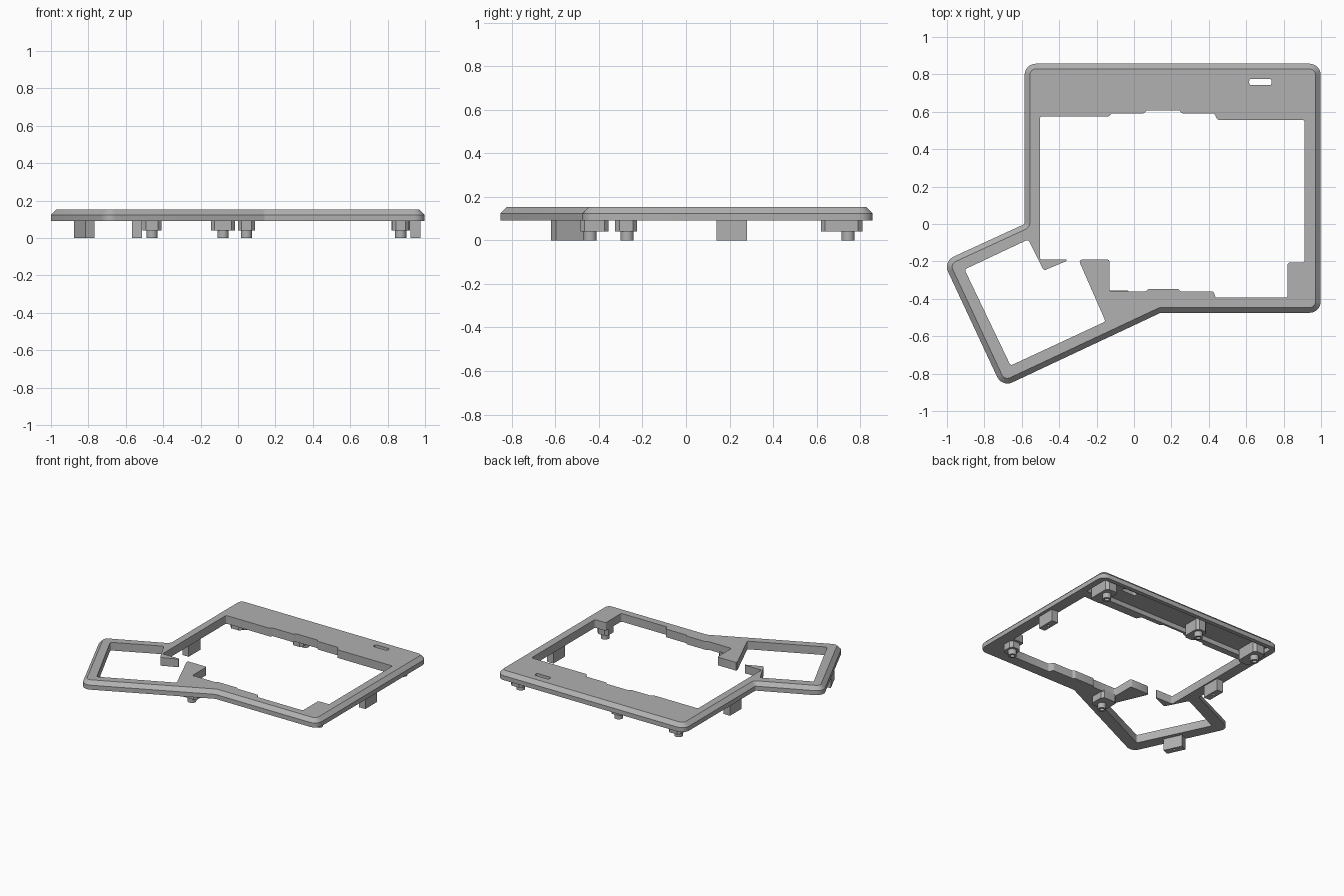
import bpy, bmesh, math
from mathutils import Vector, Matrix

cube = bpy.data.objects.get("Cube")
if cube:
    bpy.data.objects.remove(cube, do_unlink=True)

grey = bpy.data.materials.new("matte_grey")
grey.use_nodes = True
grey.diffuse_color = (0.44, 0.44, 0.44, 1)
grey.node_tree.nodes["Principled BSDF"].inputs["Base Color"].default_value = (0.44, 0.44, 0.44, 1)


def rounded(points, radius, inset=0.0, steps=6):
    """Inset a counter-clockwise outline and round its corners."""
    pts = [Vector(p) for p in points]
    out = []
    for i, p in enumerate(pts):
        a, b = pts[i - 1] - p, pts[(i + 1) % len(pts)] - p
        la, lb = a.length, b.length
        a.normalize()
        b.normalize()
        turn = a.y * b.x - a.x * b.y          # positive on convex corners
        corner = p + (a + b) * (inset / turn)
        half = a.angle(b) / 2
        r = max(radius - inset, 0.001) if turn > 0 else 0.012 + inset
        if not inset and radius < 0.02:
            r = radius
        cut = min(r / math.tan(half), 0.4 * min(la, lb))
        r = cut * math.tan(half)
        centre = corner + (a + b).normalized() * (r / math.sin(half))
        start, end = corner + a * cut - centre, corner + b * cut - centre
        sweep = math.pi - 2 * half
        sign = 1 if turn > 0 else -1
        for k in range(steps + 1):
            out.append(centre + Matrix.Rotation(sign * sweep * k / steps, 2) @ start)
    return out


def loft(name, rings):
    """Stack matching outlines, given as (points, height), into a solid."""
    bm = bmesh.new()
    loops = [[bm.verts.new((p[0], p[1], z)) for p in pts] for pts, z in rings]
    for low, high in zip(loops, loops[1:]):
        for i in range(len(low)):
            j = (i + 1) % len(low)
            bm.faces.new((low[i], low[j], high[j], high[i]))
    bm.faces.new(loops[0][::-1])
    bm.faces.new(loops[-1])
    bmesh.ops.recalc_face_normals(bm, faces=bm.faces)
    mesh = bpy.data.meshes.new(name)
    bm.to_mesh(mesh)
    bm.free()
    mesh.materials.append(grey)
    obj = bpy.data.objects.new(name, mesh)
    bpy.context.collection.objects.link(obj)
    return obj


def rect(x, y, w, d, angle=0.0):
    turn = Matrix.Rotation(angle, 2)
    signs = ((-1, -1), (1, -1), (1, 1), (-1, 1))
    return [Vector((x, y)) + turn @ Vector((sx * w / 2, sy * d / 2)) for sx, sy in signs]


def circle(x, y, r, n=20):
    return [(x + r * math.cos(math.tau * k / n), y + r * math.sin(math.tau * k / n)) for k in range(n)]


def cut(target, cutter):
    cutter.hide_render = True
    mod = target.modifiers.new("cut", 'BOOLEAN')
    mod.operation = 'DIFFERENCE'
    mod.solver = 'EXACT'
    mod.object = cutter
    bpy.context.view_layer.objects.active = target
    bpy.ops.object.modifier_apply(modifier=mod.name)
    bpy.data.objects.remove(cutter, do_unlink=True)


# Bezel plate with a chamfered top edge
BOTTOM, SHOULDER, TOP = 0.09, 0.124, 0.152
outline = [(-0.585, 0.857), (-0.585, 0.0), (-1.02, -0.2), (-0.706, -0.873),
           (0.142, -0.475), (0.998, -0.475), (0.998, 0.857)]
plate = loft("bezel_plate", [(rounded(outline, 0.06), BOTTOM),
                             (rounded(outline, 0.06), SHOULDER),
                             (rounded(outline, 0.06, 0.028), TOP)])

# Screen opening joined to the tilted side opening
opening = [(-0.906, -0.243), (-0.66, -0.757), (-0.152, -0.521), (-0.297, -0.19),
           (-0.131, -0.19), (-0.131, -0.361), (0.061, -0.361), (0.077, -0.348),
           (0.238, -0.348), (0.249, -0.361), (0.425, -0.361), (0.436, -0.393),
           (0.821, -0.393), (0.821, -0.206), (0.912, -0.206), (0.912, 0.557),
           (0.446, 0.557), (0.43, 0.591), (0.259, 0.591), (0.243, 0.607),
           (0.067, 0.607), (0.051, 0.591), (-0.12, 0.591), (-0.136, 0.575),
           (-0.503, 0.575), (-0.503, -0.19), (-0.361, -0.19), (-0.361, -0.198),
           (-0.482, -0.249), (-0.566, -0.083)]
hole = rounded(opening, 0.012, steps=3)
cut(plate, loft("opening_cutter", [(hole, 0.0), (hole, 0.3)]))

# Underside pocket and port slot along the back
pocket = rounded(rect(0.205, 0.725, 1.49, 0.2), 0.015)
cut(plate, loft("pocket_cutter", [(pocket, 0.05), (pocket, 0.125)]))
slot = rounded(rect(0.676, 0.759, 0.12, 0.034), 0.012)
cut(plate, loft("slot_cutter", [(slot, 0.0), (slot, 0.3)]))

# Standoffs: a block with a hollow peg below: x, y, block centre y, width, depth, block top
standoffs = {
    "back_right": (-0.46, 0.745, 0.715, 0.1, 0.19, 0.13),
    "back_middle": (0.045, 0.745, 0.715, 0.09, 0.15, 0.13),
    "back_left": (0.87, 0.745, 0.715, 0.1, 0.19, 0.13),
    "front_left": (0.87, -0.27, -0.275, 0.09, 0.1, 0.1),
    "front_middle": (-0.08, -0.44, -0.42, 0.13, 0.13, 0.1),
}
parts = [plate]
for place, (x, y, by, w, d, top) in standoffs.items():
    shape = rounded(rect(x, by, w, d), 0.019, steps=1)
    parts.append(loft(place + "_standoff_block", [(shape, 0.04), (shape, top)]))
    peg = loft(place + "_standoff_peg", [(circle(x, y, 0.03), 0.0), (circle(x, y, 0.03), 0.045)])
    bore = circle(x, y, 0.016)
    cut(peg, loft("bore_cutter", [(bore, -0.02), (bore, 0.038)]))
    parts.append(peg)

# Fixing tabs with a small pilot hole
tabs = {"left_tab": (0.948, 0.21, 0.0), "right_tab": (-0.54, 0.21, 0.0),
        "side_frame_tab": (-0.822, -0.545, math.radians(25))}
for name, (x, y, angle) in tabs.items():
    shape = rect(x, y, 0.053, 0.14, angle)
    tab = loft(name, [(shape, 0.0), (shape, 0.095)])
    pilot = circle(x, y, 0.011, 12)
    cut(tab, loft("pilot_cutter", [(pilot, -0.02), (pilot, 0.05)]))
    parts.append(tab)

# Smooth the round corners, keep edges crisp
bpy.ops.object.select_all(action='DESELECT')
for part in parts:
    part.select_set(True)
bpy.context.view_layer.objects.active = plate
bpy.ops.object.shade_smooth_by_angle(angle=math.radians(25))
